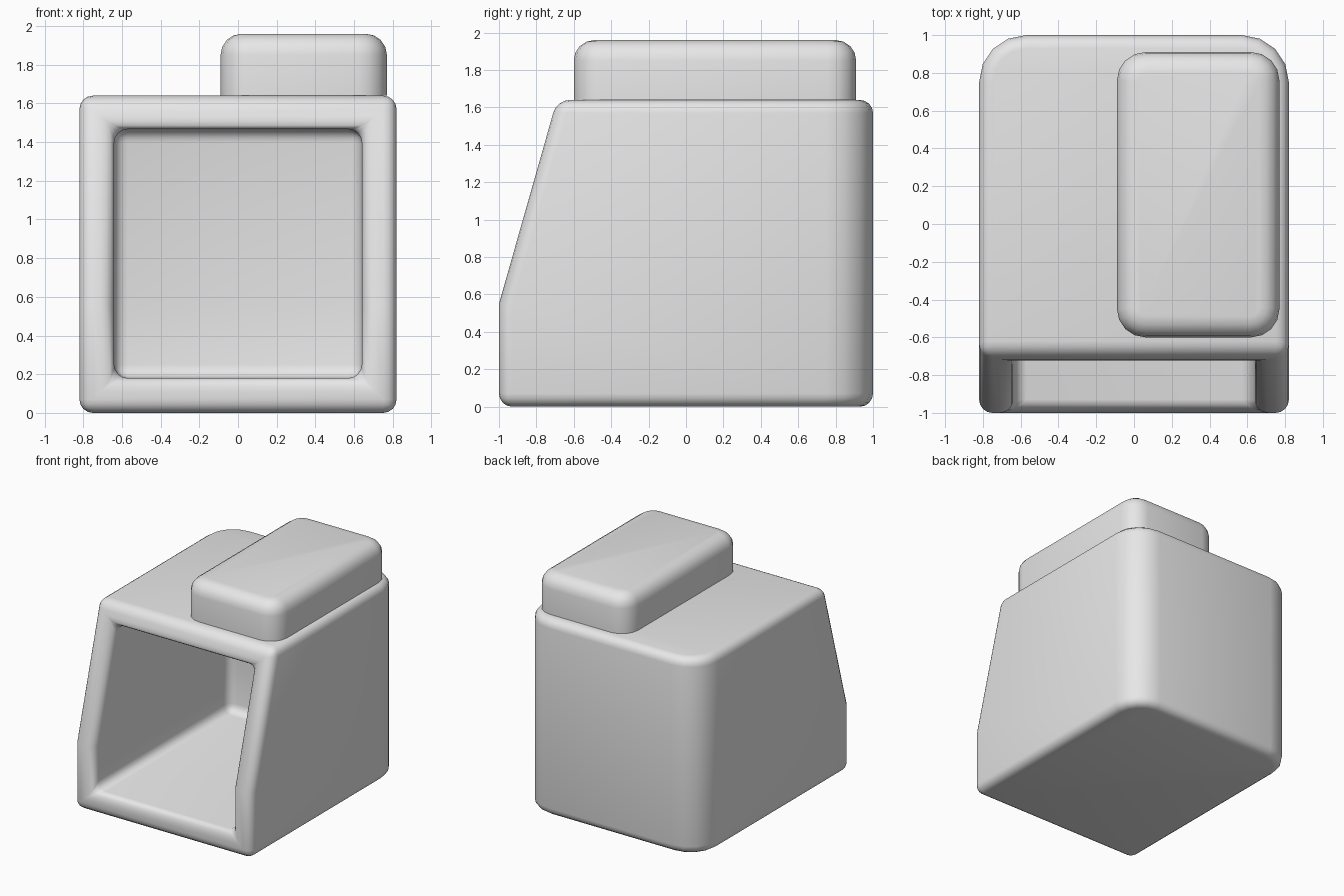
import bpy
import bmesh
import math
from mathutils import Vector

if "Cube" in bpy.data.objects:
    bpy.data.objects.remove(bpy.data.objects["Cube"])

grey = bpy.data.materials.new("light grey")
grey.use_nodes = True
COLOUR = (0.8, 0.8, 0.8, 1)
grey.diffuse_color = COLOUR
grey.node_tree.nodes["Principled BSDF"].inputs["Base Color"].default_value = COLOUR


def prism(profile, x0, x1):
    """Extrude a (y, z) side profile along x."""
    bm = bmesh.new()
    face = bm.faces.new([bm.verts.new((x0, y, z)) for y, z in profile])
    moved = bmesh.ops.extrude_face_region(bm, geom=[face])["geom"]
    bmesh.ops.translate(bm, vec=(x1 - x0, 0, 0),
                        verts=[v for v in moved if isinstance(v, bmesh.types.BMVert)])
    # the start cap is left in place by the extrusion, so make sure it exists once
    if not any(all(abs(v.co.x - x0) < 1e-5 for v in f.verts) for f in bm.faces):
        bm.faces.new([v for v in bm.verts if abs(v.co.x - x0) < 1e-5])
    bmesh.ops.recalc_face_normals(bm, faces=bm.faces)
    return bm


def round_edges(bm, test, width, segments):
    bmesh.ops.bevel(bm, geom=[e for e in bm.edges if test(e)], offset=width,
                    segments=segments, profile=0.5, affect='EDGES', clamp_overlap=False)


def upright(e):
    d = (e.verts[0].co - e.verts[1].co).normalized()
    return abs(d.z) > 0.99


def middle(e):
    return (e.verts[0].co + e.verts[1].co) / 2


def finish(bm, name):
    bm.normal_update()
    mesh = bpy.data.meshes.new(name)
    bm.to_mesh(mesh)
    bm.free()
    obj = bpy.data.objects.new(name, mesh)
    bpy.context.collection.objects.link(obj)
    mesh.materials.append(grey)
    bpy.ops.object.select_all(action='DESELECT')
    obj.select_set(True)
    bpy.context.view_layer.objects.active = obj
    bpy.ops.object.shade_smooth_by_angle(angle=math.radians(40))
    return obj


# Hollow body with a sloping front and broad rear corners
body = prism([(-1, 0), (1, 0), (1, 1.64), (-0.69, 1.64), (-1, 0.55)], -0.82, 0.82)
round_edges(body, lambda e: upright(e) and middle(e).y > 0.9, 0.25, 4)

# Front opening: inset the two front faces and push them back
body.normal_update()
front = [f for f in body.faces if f.normal.y < -0.9]
bmesh.ops.inset_region(body, faces=front, thickness=0.18, use_even_offset=True)
pushed = bmesh.ops.extrude_face_region(body, geom=front)["geom"]
for v in pushed:
    if isinstance(v, bmesh.types.BMVert):
        v.co.y = 0.8
bmesh.ops.delete(body, geom=[f for f in front if f.is_valid], context='FACES_ONLY')
bmesh.ops.recalc_face_normals(body, faces=body.faces)
body.normal_update()
round_edges(body, lambda e: e.is_manifold and e.calc_face_angle(0) > math.radians(35),
            0.07, 4)
finish(body, "body_shell")

# Raised block on the top, towards the left side
block = prism([(-0.6, 1.64), (0.91, 1.64), (0.91, 1.96), (-0.6, 1.96)], -0.09, 0.77)
round_edges(block, upright, 0.15, 4)
block.normal_update()
round_edges(block, lambda e: all(v.co.z > 1.95 for v in e.verts)
            and e.calc_face_angle(0) > 1, 0.11, 4)
finish(block, "top_block")
